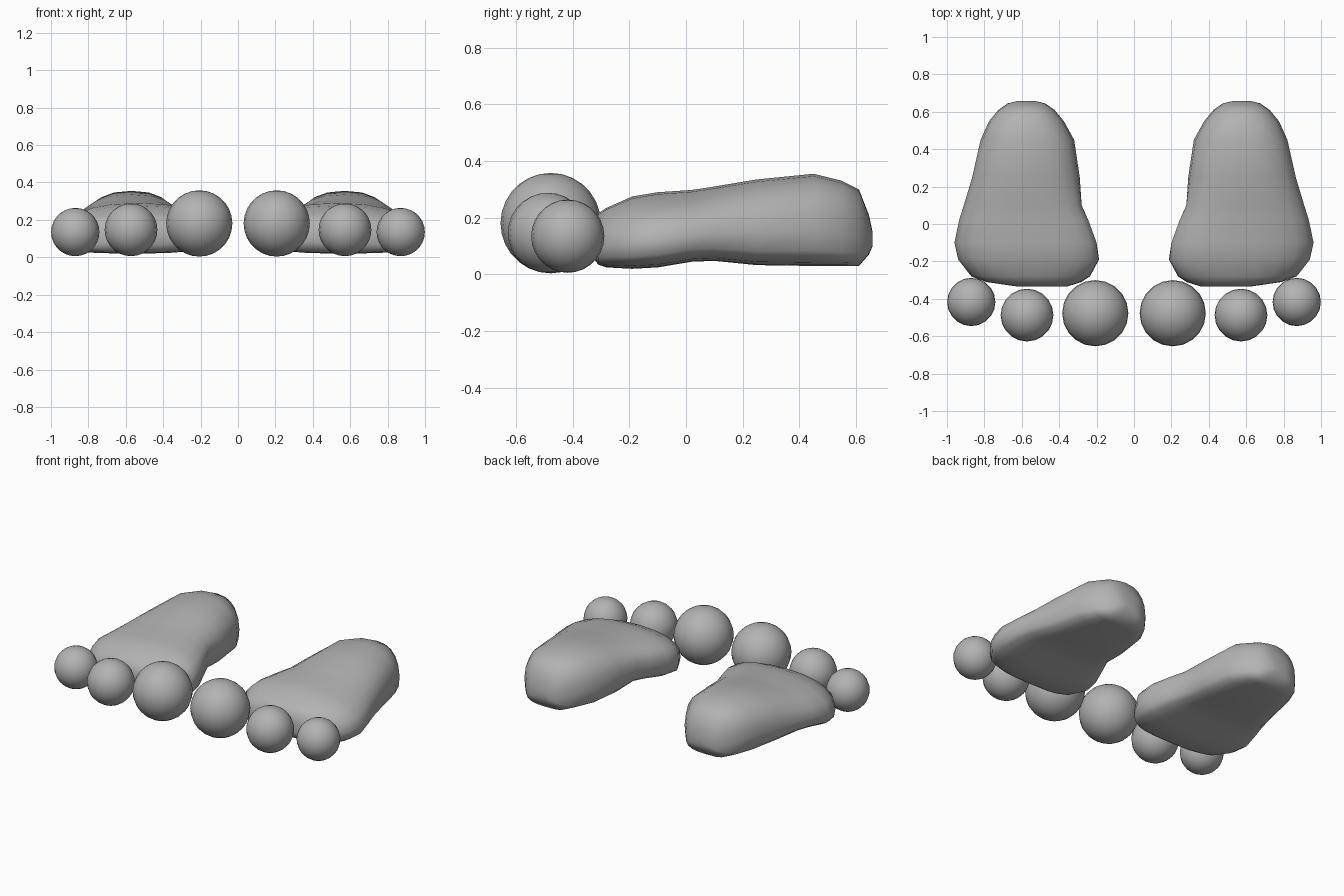
import bpy, bmesh, math

cube = bpy.data.objects.get("Cube")
if cube:
    bpy.data.objects.remove(cube, do_unlink=True)

grey = bpy.data.materials.new("plain_grey")
grey.use_nodes = True
COLOUR = (0.45, 0.45, 0.45, 1)
grey.diffuse_color = COLOUR
grey.node_tree.nodes["Principled BSDF"].inputs["Base Color"].default_value = COLOUR

# Foot stations from toes to heel: y, inner x, outer x, sole z, top z, crest shift
STATIONS = [
    (-0.335, 0.36, 0.62, 0.07, 0.17, 0.0),
    (-0.31, 0.28, 0.79, 0.035, 0.215, 0.0),
    (-0.28, 0.235, 0.87, 0.025, 0.235, -0.02),
    (-0.19, 0.187, 0.94, 0.02, 0.275, -0.04),
    (-0.10, 0.20, 0.96, 0.025, 0.29, -0.05),
    (0.02, 0.245, 0.935, 0.045, 0.298, -0.05),
    (0.10, 0.28, 0.91, 0.048, 0.31, -0.04),
    (0.25, 0.29, 0.865, 0.033, 0.335, -0.01),
    (0.45, 0.32, 0.82, 0.03, 0.355, 0.0),
    (0.55, 0.375, 0.775, 0.03, 0.33, 0.0),
    (0.61, 0.425, 0.725, 0.03, 0.30, 0.0),
    (0.645, 0.475, 0.675, 0.07, 0.21, 0.0),
    (0.658, 0.53, 0.62, 0.10, 0.15, 0.0),
]
SIDES = 20


def power(value, exponent):
    return math.copysign(abs(value) ** exponent, value)


def section(bm, side, y, inner, outer, low, high, shift):
    """Ring with a domed top and a flatter sole."""
    middle, half = (inner + outer) / 2, (outer - inner) / 2
    waist = low + 0.38 * (high - low)
    ring = []
    for i in range(SIDES):
        a = math.tau * i / SIDES
        c, s = math.cos(a), math.sin(a)
        if s >= 0:
            x = middle + half * power(c, 0.85) + shift * s
            z = waist + (high - waist) * power(s, 0.85)
        else:
            x = middle + half * power(c, 0.6)
            z = waist + (waist - low) * power(s, 0.5)
        ring.append(bm.verts.new((side * x, y, z)))
    return ring


def finish(obj):
    obj.data.materials.append(grey)
    for poly in obj.data.polygons:
        poly.use_smooth = True


def foot(name, side):
    bm = bmesh.new()
    rings = [section(bm, side, *station) for station in STATIONS]
    for a, b in zip(rings, rings[1:]):
        for i in range(SIDES):
            j = (i + 1) % SIDES
            bm.faces.new((a[i], a[j], b[j], b[i]))
    bm.faces.new(rings[0])
    bm.faces.new(rings[-1])
    bmesh.ops.recalc_face_normals(bm, faces=bm.faces)
    mesh = bpy.data.meshes.new(name)
    bm.to_mesh(mesh)
    bm.free()
    obj = bpy.data.objects.new(name, mesh)
    bpy.context.collection.objects.link(obj)
    finish(obj)


def toe(name, radius, x, y, z):
    bpy.ops.mesh.primitive_uv_sphere_add(
        segments=20, ring_count=14, radius=radius, location=(x, y, z))
    obj = bpy.context.object
    obj.name = name
    finish(obj)


# Mirrored pair of feet, each with three ball toes
for label, side in (("left", 1), ("right", -1)):
    foot(label + "_foot", side)
    toe(label + "_big_toe", 0.177, side * 0.207, -0.477, 0.181)
    toe(label + "_middle_toe", 0.141, side * 0.572, -0.487, 0.147)
    toe(label + "_little_toe", 0.129, side * 0.87, -0.417, 0.135)
